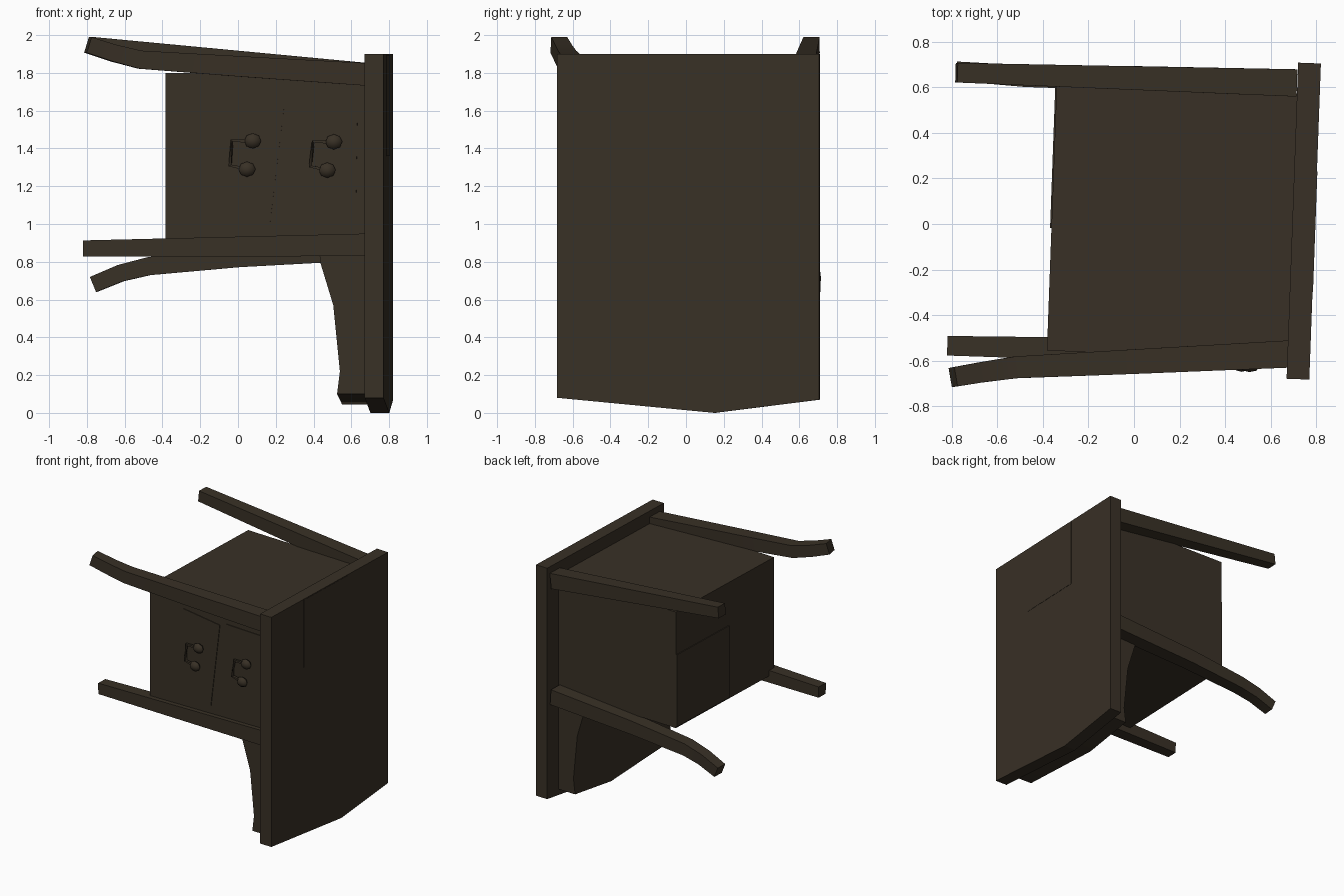
import bpy, bmesh, math
from mathutils import Vector, Matrix

if "Cube" in bpy.data.objects:
    bpy.data.objects.remove(bpy.data.objects["Cube"])

wood = bpy.data.materials.new("dark_brown_wood")
wood.diffuse_color = (0.040, 0.030, 0.019, 1)
wood.use_nodes = True
wood.node_tree.nodes["Principled BSDF"].inputs["Base Color"].default_value = wood.diffuse_color
TURN = Matrix.Rotation(math.radians(-2.1), 4, 'Z')   # whole table is turned slightly


def finish(name, bm, turn=True, smooth=None):
    bmesh.ops.recalc_face_normals(bm, faces=bm.faces)
    if turn:
        bm.transform(TURN)
    me = bpy.data.meshes.new(name)
    bm.to_mesh(me)
    bm.free()
    me.materials.append(wood)
    ob = bpy.data.objects.new(name, me)
    bpy.context.collection.objects.link(ob)
    if smooth:
        bpy.ops.object.select_all(action='DESELECT')
        ob.select_set(True)
        bpy.context.view_layer.objects.active = ob
        bpy.ops.object.shade_smooth_by_angle(angle=math.radians(smooth))
    return ob


def loft(bm, rings):
    """Skin a list of equal-length rings and cap both ends."""
    vs = [[bm.verts.new(p) for p in r] for r in rings]
    n = len(vs[0])
    for a, b in zip(vs, vs[1:]):
        for i in range(n):
            j = (i + 1) % n
            bm.faces.new((a[i], a[j], b[j], b[i]))
    bm.faces.new(vs[0])
    bm.faces.new(vs[-1])


def box(name, lo, hi):
    bm = bmesh.new()
    loft(bm, [[(x, lo[1], lo[2]), (x, hi[1], lo[2]), (x, hi[1], hi[2]), (x, lo[1], hi[2])]
              for x in (lo[0], hi[0])])
    return finish(name, bm)


def bar(bm, pts):
    """Square bar along (centre, half width) points, cut square to its path."""
    rings = []
    for i, (p, h) in enumerate(pts):
        t = Vector(pts[min(i + 1, len(pts) - 1)][0]) - Vector(pts[max(i - 1, 0)][0])
        t.normalize()
        u = Vector((0, 0, 1)) if abs(t.z) < 0.8 else Vector((1, 0, 0))
        v = t.cross(u).normalized()
        u = v.cross(t)
        rings.append([Vector(p) + u * a * h + v * b * h
                      for a, b in ((1, 1), (1, -1), (-1, -1), (-1, 1))])
    loft(bm, rings)


def leg(name, pts, smooth=None):
    bm = bmesh.new()
    bar(bm, pts)
    return finish(name, bm, False, smooth)


# table top lying on its pointed edge
bm = bmesh.new()
loft(bm, [[(x, -0.655, 1.9), (x, 0.735, 1.9), (x, 0.735, 0.07), (x, 0.18, 0.0), (x, -0.655, 0.08)]
          for x in (0.695, 0.795)])
finish("table_top", bm)

# cabinet body and the thin panels on its underside and on the top
box("cabinet_body", (-0.362, -0.57, 0.88), (0.70, 0.60, 1.80))
box("underside_panel", (-0.368, -0.03, 0.89), (-0.36, 0.595, 1.46))
box("top_panel", (0.79, -0.27, 1.36), (0.797, 0.26, 1.895))

# curved support below the overhanging half of the top
profile = [(0.45, 0.88), (0.455, 0.80), (0.525, 0.57), (0.56, 0.22), (0.545, 0.10),
           (0.555, 0.10), (0.71, 0.10), (0.71, 0.88)]
bm = bmesh.new()
loft(bm, [[(x, y, z - (drop if z < 0.2 else 0)) for x, z in profile]
          for y, drop in ((-0.55, 0), (0.17, 0.055), (0.60, 0))])
finish("overhang_support", bm, smooth=25)

# straight legs
leg("straight_leg_front", [((0.71, -0.57, 0.89), 0.06), ((-0.82, -0.535, 0.87), 0.043)])
leg("straight_leg_back", [((0.71, 0.62, 1.79), 0.06), ((-0.78, 0.665, 1.948), 0.043)])

# curved legs
leg("curved_leg_front", [((0.71, -0.57, 1.79), 0.06), ((0.0, -0.605, 1.835), 0.054),
                         ((-0.52, -0.63, 1.87), 0.048), ((-0.66, -0.65, 1.905), 0.045),
                         ((-0.795, -0.673, 1.948), 0.043)], 40)
leg("curved_leg_back", [((0.71, 0.62, 0.87), 0.06), ((0.0, 0.64, 0.825), 0.054),
                        ((-0.47, 0.65, 0.777), 0.048), ((-0.62, 0.66, 0.74), 0.045),
                        ((-0.765, 0.67, 0.68), 0.043)], 40)

# drawers with knobs and bail handles
drawers = [("left", [(-0.08, 1.70), (0.25, 1.66), (0.17, 1.00), (-0.165, 1.04)], (0.08, 1.44), (0.05, 1.29)),
           ("right", [(0.305, 1.685), (0.635, 1.68), (0.625, 1.01), (0.295, 1.02)], (0.51, 1.435), (0.475, 1.285))]
OFF = 0.02                                            # undo the sideways shift of the turn
for side, corners, k1, k2 in drawers:
    bm = bmesh.new()
    loft(bm, [[(x + OFF, y, z) for x, z in corners] for y in (-0.565, -0.575)])
    finish(side + "_drawer_front", bm)
    bm = bmesh.new()
    for x, z in (k1, k2):
        m = Matrix.Translation((x + OFF, -0.605, z)) @ Matrix.Rotation(math.pi / 2, 4, 'X')
        bmesh.ops.create_uvsphere(bm, u_segments=8, v_segments=4, radius=0.045,
                                  matrix=m @ Matrix.Diagonal((1, 0.9, 0.6, 1)))
        bmesh.ops.create_cone(bm, cap_ends=True, segments=6, radius1=0.018, radius2=0.018, depth=0.05,
                              matrix=Matrix.Translation((x + OFF, -0.59, z)) @ Matrix.Rotation(math.pi / 2, 4, 'X'))
    finish(side + "_knobs", bm, smooth=50)
    bm = bmesh.new()
    a, b = [Vector((x + OFF, -0.60, z)) for x, z in (k1, k2)]
    bar(bm, [(a, 0.009), (a + Vector((-0.11, 0, 0)), 0.009), (b + Vector((-0.09, 0, 0.02)), 0.009), (b, 0.009)])
    finish(side + "_bail_handle", bm)
